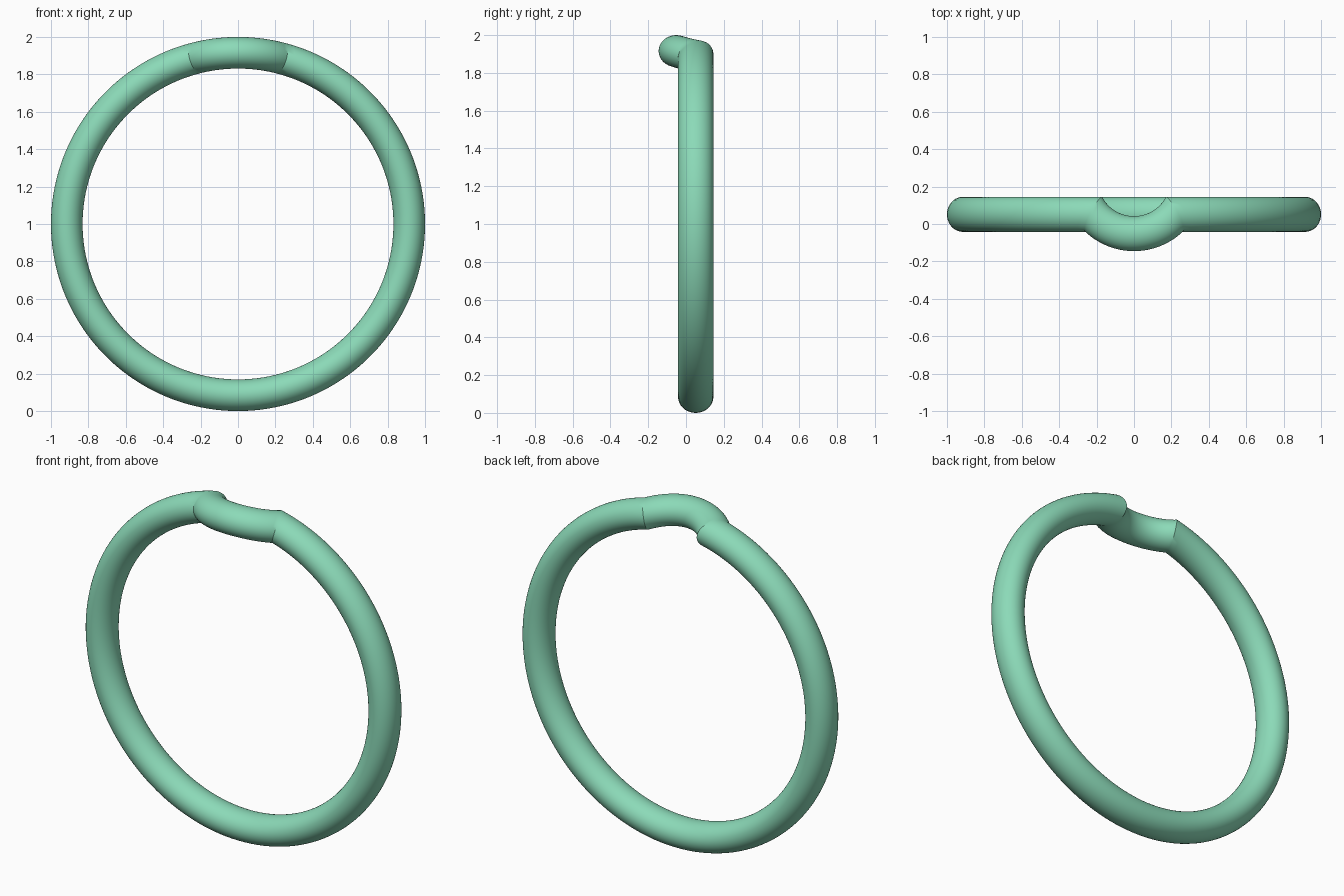
import bpy, bmesh, math

if "Cube" in bpy.data.objects:
    bpy.data.objects.remove(bpy.data.objects["Cube"])

RC, RW = 0.9155, 0.0845     # ring centre radius, radial half thickness
Y0, HY = 0.0515, 0.0935     # ring plane and its half depth
YC, RB = 0.238, 0.2895      # centre and radius of the forward bend
N_BEND, N_RING, N_PROF = 32, 144, 40


def row(a):
    """Lengthwise loop for one profile angle: mitred bend, then the rest of the hoop."""
    v, w = HY * math.cos(a), RW * math.sin(a)
    rad = RB - v
    phi = math.acos((YC - Y0 - v) / rad)
    pts = []
    for i in range(N_BEND + 1):
        t = -phi + 2 * phi * i / N_BEND
        pts.append((rad * math.sin(t) / RC, YC - rad * math.cos(t)))
    end = pts[-1][0]
    for i in range(1, N_RING):
        pts.append((end + (2 * math.pi - 2 * end) * i / N_RING, Y0 + v))
    r = RC + w
    return [(r * math.sin(th), y, 1 + r * math.cos(th)) for th, y in pts]


# Hoop with a forward bend at the top
bm = bmesh.new()
rows = [[bm.verts.new(p) for p in row(2 * math.pi * j / N_PROF)] for j in range(N_PROF)]
n = len(rows[0])
for j in range(N_PROF):
    a, b = rows[j], rows[(j + 1) % N_PROF]
    for i in range(n):
        k = (i + 1) % n
        bm.faces.new((a[i], a[k], b[k], b[i]))
bmesh.ops.recalc_face_normals(bm, faces=bm.faces)
mesh = bpy.data.meshes.new("bent_ring")
bm.to_mesh(mesh)
bm.free()
ring = bpy.data.objects.new("bent_ring", mesh)
bpy.context.collection.objects.link(ring)

mat = bpy.data.materials.new("green")
mat.diffuse_color = (0.26, 0.70, 0.48, 1)
mat.use_nodes = True
mat.node_tree.nodes["Principled BSDF"].inputs["Base Color"].default_value = mat.diffuse_color
mesh.materials.append(mat)

bpy.context.view_layer.objects.active = ring
ring.select_set(True)
bpy.ops.object.shade_smooth_by_angle(angle=math.radians(30))
